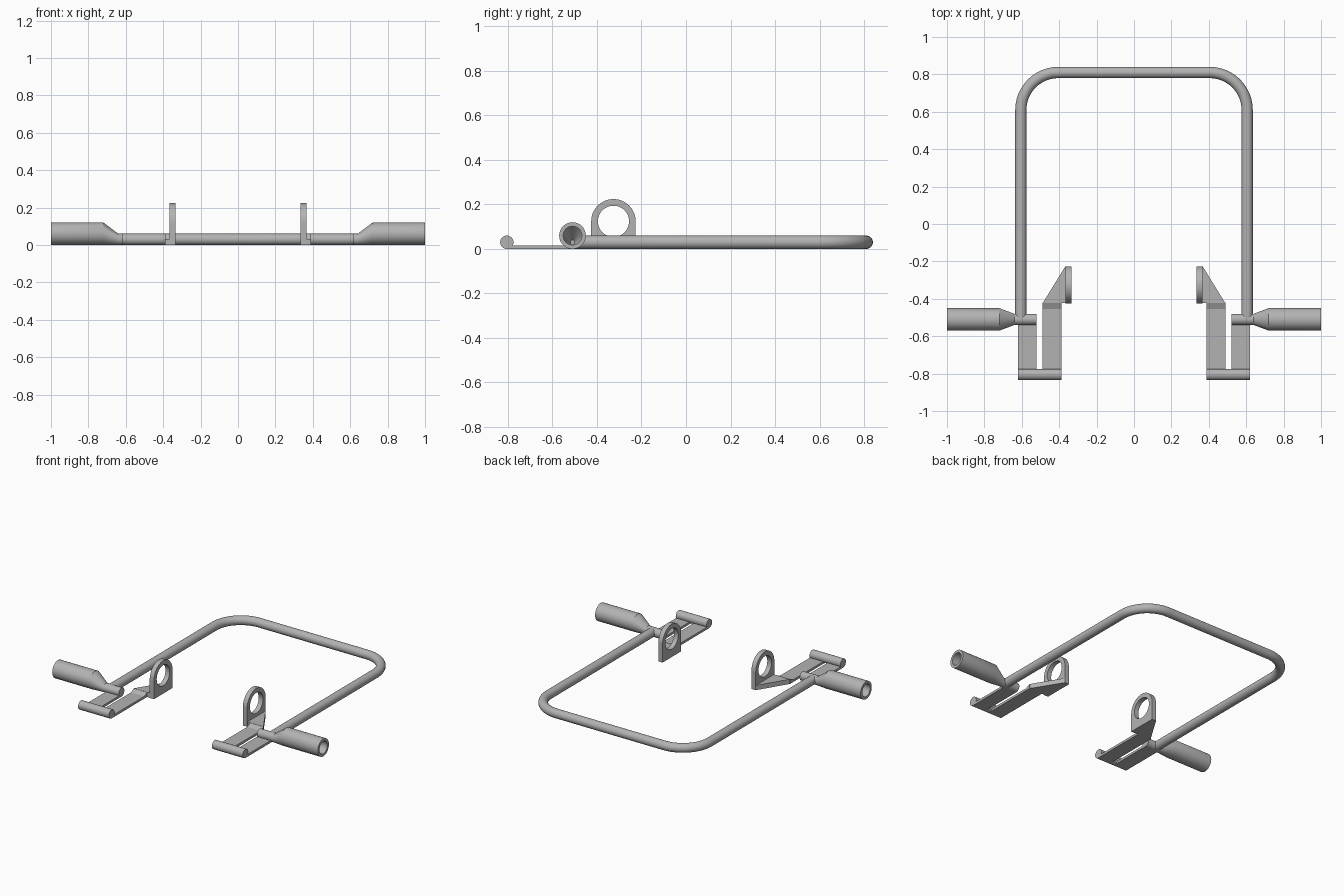
import bpy, bmesh, math
from mathutils import Vector

cube = bpy.data.objects.get("Cube")
if cube:
    bpy.data.objects.remove(cube, do_unlink=True)

steel = bpy.data.materials.new("plain_steel_grey")
steel.use_nodes = True
GREY = (0.45, 0.45, 0.45, 1)
steel.diffuse_color = GREY
steel.node_tree.nodes["Principled BSDF"].inputs["Base Color"].default_value = GREY

R = 0.03        # rod radius
SEG = 32


def finish(name, bm, smooth=True):
    bmesh.ops.recalc_face_normals(bm, faces=bm.faces)
    mesh = bpy.data.meshes.new(name)
    bm.to_mesh(mesh)
    bm.free()
    obj = bpy.data.objects.new(name, mesh)
    bpy.context.collection.objects.link(obj)
    mesh.materials.append(steel)
    if smooth:
        bpy.ops.object.select_all(action='DESELECT')
        obj.select_set(True)
        bpy.context.view_layer.objects.active = obj
        bpy.ops.object.shade_smooth_by_angle(angle=math.radians(30))
    return obj


def loft(name, rings):
    """Skin a list of point rings and cap both ends."""
    bm = bmesh.new()
    loops = [[bm.verts.new(p) for p in ring] for ring in rings]
    for a, b in zip(loops, loops[1:]):
        for i in range(len(a)):
            j = (i + 1) % len(a)
            bm.faces.new((a[i], a[j], b[j], b[i]))
    bm.faces.new(loops[0])
    bm.faces.new(loops[-1])
    return finish(name, bm)


def circle(x, y, z, r):
    """Ring of points facing along x."""
    return [(x, y + r * math.cos(t), z + r * math.sin(t))
            for t in (math.tau * i / SEG for i in range(SEG))]


def prism(name, outline, z_top):
    """Flat-bottomed plate from a plan outline."""
    bm = bmesh.new()
    low = [bm.verts.new((x, y, 0)) for x, y in outline]
    high = [bm.verts.new((x, y, z_top)) for x, y in outline]
    bm.faces.new(low)
    bm.faces.new(high)
    for i in range(len(low)):
        j = (i + 1) % len(low)
        bm.faces.new((low[i], low[j], high[j], high[i]))
    return finish(name, bm, False)


# Bent tube frame: path with rounded back corners, swept by a circle
X, BACK, BEND, FRONT = 0.605, 0.81, 0.2, -0.51
path = [(X, FRONT, 0)]
for start, cx in ((0, X - BEND), (90, BEND - X)):
    for k in range(13):
        a = math.radians(start + 7.5 * k)
        path.append((cx + BEND * math.cos(a), BACK - BEND + BEND * math.sin(a), math.degrees(a)))
path.append((-X, FRONT, 180))
frame_rings = []
for px, py, deg in path:
    out = Vector((math.cos(math.radians(deg)), math.sin(math.radians(deg)), 0))
    frame_rings.append([Vector((px, py, R)) + out * R * math.cos(t) + Vector((0, 0, R * math.sin(t)))
                        for t in (math.tau * i / SEG for i in range(SEG))])
loft("tube_frame", frame_rings)

AXLE_Y = -0.51
THIN, THICK = 0.016, 0.032
for side, s in (("left", 1), ("right", -1)):
    # Hollow grip, flared from the cross rod with its underside kept level
    profile = [(0.52, R, R), (0.64, R, R), (0.72, 0.06, 0.06), (1.0, 0.06, 0.06),
               (1.0, 0.06, 0.042), (0.72, 0.06, 0.042), (0.65, R, 0.01)]
    loft(side + "_grip", [circle(s * x, AXLE_Y, z, r) for x, z, r in profile])

    # Front stop rod
    loft(side + "_front_rod", [circle(s * x, -0.805, R, R) for x in (0.388, 0.62)])

    # Outer strap
    prism(side + "_outer_strap",
          [(s * x, y) for x, y in ((0.52, -0.805), (0.62, -0.805), (0.62, AXLE_Y), (0.52, AXLE_Y))], THIN)

    # Inner strap: side profile with a ramp up to the thicker gusset
    strap = [(-0.805, 0), (-0.42, 0), (-0.42, THICK), (-0.455, THIN), (-0.805, THIN)]
    bm = bmesh.new()
    a, b = [[bm.verts.new((s * x, y, z)) for y, z in strap] for x in (0.388, 0.488)]
    bm.faces.new(a)
    bm.faces.new(b)
    for i in range(len(strap)):
        j = (i + 1) % len(strap)
        bm.faces.new((a[i], a[j], b[j], b[i]))
    finish(side + "_inner_strap", bm, False)

    # Angled gusset carrying the eye plate
    prism(side + "_gusset",
          [(s * x, y) for x, y in ((0.35, -0.423), (0.488, -0.423), (0.367, -0.226), (0.35, -0.226))], THICK)

    # Eye plate: arched outline around a round hole
    CY, CZ, OUT, HOLE = -0.326, 0.124, 0.1, 0.07
    outer, inner = [], []
    for i in range(48):
        t = math.tau * i / 48
        c, n = math.cos(t), math.sin(t)
        inner.append((CY + HOLE * c, CZ + HOLE * n))
        if n >= -1e-6:
            outer.append((CY + OUT * c, CZ + OUT * n))
        else:
            # lower half follows the square foot
            k = min(OUT / max(abs(c), 1e-6), CZ / abs(n))
            outer.append((CY + k * c, CZ + k * n))
    # snap the nearest points onto the two foot corners
    for cy in (CY - OUT, CY + OUT):
        i = min(range(48), key=lambda q: (outer[q][0] - cy) ** 2 + outer[q][1] ** 2)
        outer[i] = (cy, 0)
    bm = bmesh.new()
    x0, x1 = s * 0.335, s * 0.367
    loops = [[bm.verts.new((x, y, z)) for y, z in pts]
             for x, pts in ((x0, outer), (x1, outer), (x1, inner), (x0, inner))]
    for p, q in zip(loops, loops[1:] + loops[:1]):
        for i in range(48):
            j = (i + 1) % 48
            bm.faces.new((p[i], p[j], q[j], q[i]))
    finish(side + "_eye_plate", bm)
